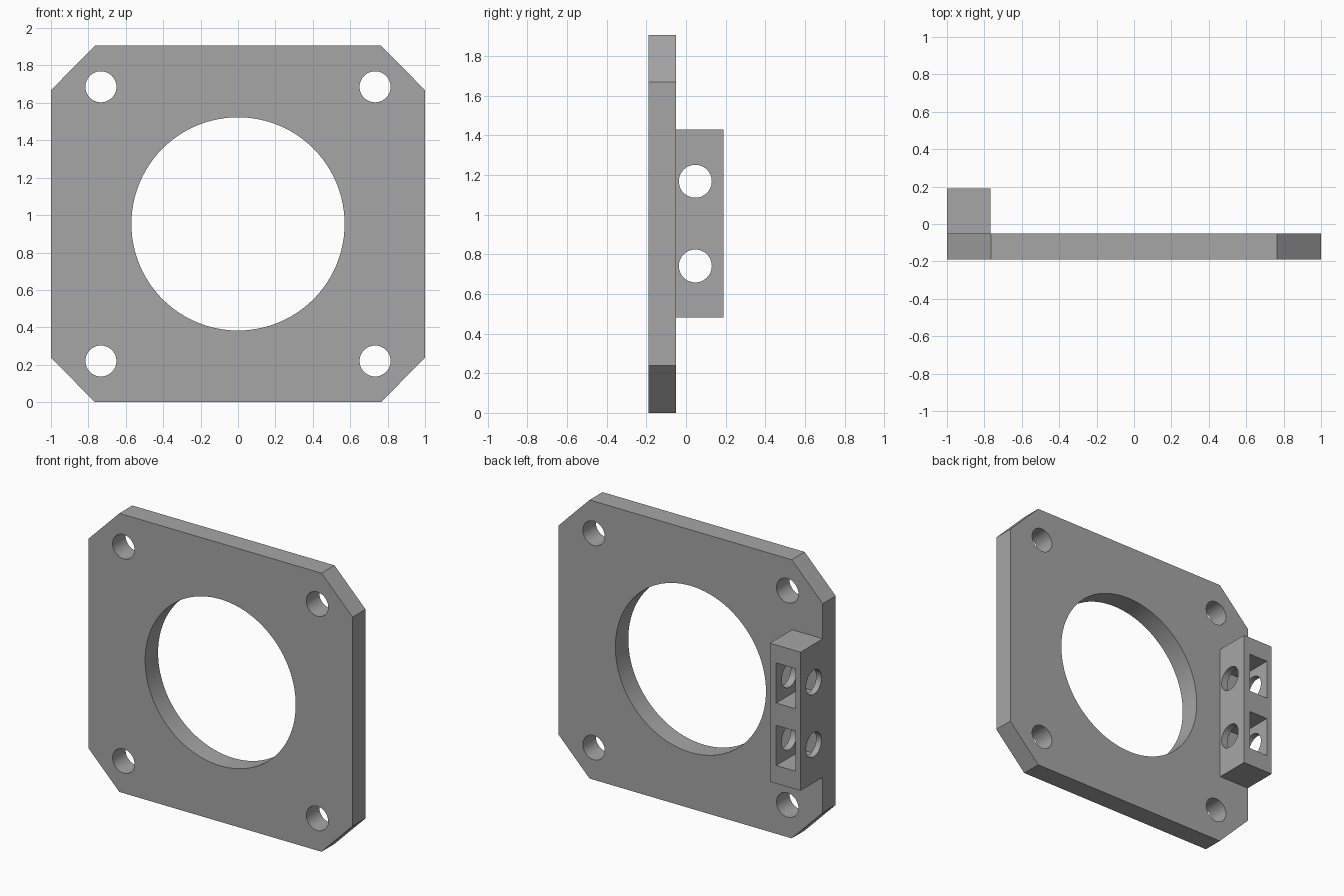
import bpy
import bmesh
import math
from mathutils import Matrix, Vector

cube = bpy.data.objects.get("Cube")
if cube:
    bpy.data.objects.remove(cube, do_unlink=True)

MID = 0.953                      # height of the plate centre
FRONT, PLATE_BACK, BACK = -0.19, -0.05, 0.19

grey = bpy.data.materials.new("plain grey")
grey.use_nodes = True
colour = (0.38, 0.38, 0.38, 1)
grey.diffuse_color = colour
grey.node_tree.nodes["Principled BSDF"].inputs["Base Color"].default_value = colour


def add_object(name, bm):
    bmesh.ops.recalc_face_normals(bm, faces=bm.faces)
    mesh = bpy.data.meshes.new(name)
    bm.to_mesh(mesh)
    bm.free()
    mesh.materials.append(grey)
    obj = bpy.data.objects.new(name, mesh)
    bpy.context.collection.objects.link(obj)
    return obj


def box(name, low, high):
    low, high = Vector(low), Vector(high)
    bm = bmesh.new()
    bmesh.ops.create_cube(bm, size=1, matrix=Matrix.Translation((low + high) / 2)
                          @ Matrix.Diagonal((*(high - low), 1)))
    return add_object(name, bm)


def cylinder(name, centre, radius, length, axis, sides):
    turn = Matrix.Rotation(math.pi / 2, 4, "X" if axis == "Y" else "Y")
    bm = bmesh.new()
    bmesh.ops.create_cone(bm, cap_ends=True, segments=sides, radius1=radius, radius2=radius,
                          depth=length, matrix=Matrix.Translation(centre) @ turn)
    return add_object(name, bm)


def combine(body, tool, operation):
    tool.hide_render = True
    mod = body.modifiers.new(tool.name, "BOOLEAN")
    mod.object, mod.operation, mod.solver = tool, operation, "EXACT"
    bpy.context.view_layer.objects.active = body
    bpy.ops.object.modifier_apply(modifier=mod.name)
    bpy.data.objects.remove(tool, do_unlink=True)


# Plate with four clipped corners, extruded front to back
quarter = [(1, 0.715), (0.765, MID)]
outline = []
for sx, sz in ((1, 1), (-1, 1), (-1, -1), (1, -1)):
    corner = quarter if sx * sz > 0 else quarter[::-1]
    outline += [(sx * x, FRONT, MID + sz * z) for x, z in corner]
bm = bmesh.new()
face = bm.faces.new([bm.verts.new(p) for p in outline])
ext = bmesh.ops.extrude_face_region(bm, geom=[face])
bmesh.ops.translate(bm, vec=(0, PLATE_BACK - FRONT, 0),
                    verts=[g for g in ext["geom"] if isinstance(g, bmesh.types.BMVert)])
plate = add_object("mounting_plate", bm)

# Raised block on the rear edge
combine(plate, box("side_block", (-1, -0.12, 0.48), (-0.768, BACK, 1.428)), "UNION")

# Central opening and corner screw holes
combine(plate, cylinder("centre_opening", (0, -0.12, MID), 0.57, 0.5, "Y", 96), "DIFFERENCE")
for sx in (-1, 1):
    for sz in (-1, 1):
        combine(plate, cylinder("corner_hole", (sx * 0.733, -0.12, MID + sz * 0.733),
                                0.083, 0.5, "Y", 48), "DIFFERENCE")

# Nut pockets open to the rear, with cross holes through the block
for z in (0.741, 1.168):
    combine(plate, box("nut_pocket", (-0.96, -0.09, z - 0.137), (-0.816, 0.3, z + 0.137)),
            "DIFFERENCE")
    combine(plate, cylinder("cross_hole", (-0.88, 0.047, z), 0.083, 0.5, "X", 48), "DIFFERENCE")

# Smooth hole walls, crisp edges
bpy.ops.object.select_all(action="DESELECT")
plate.select_set(True)
bpy.context.view_layer.objects.active = plate
bpy.ops.object.shade_smooth_by_angle(angle=math.radians(30))
